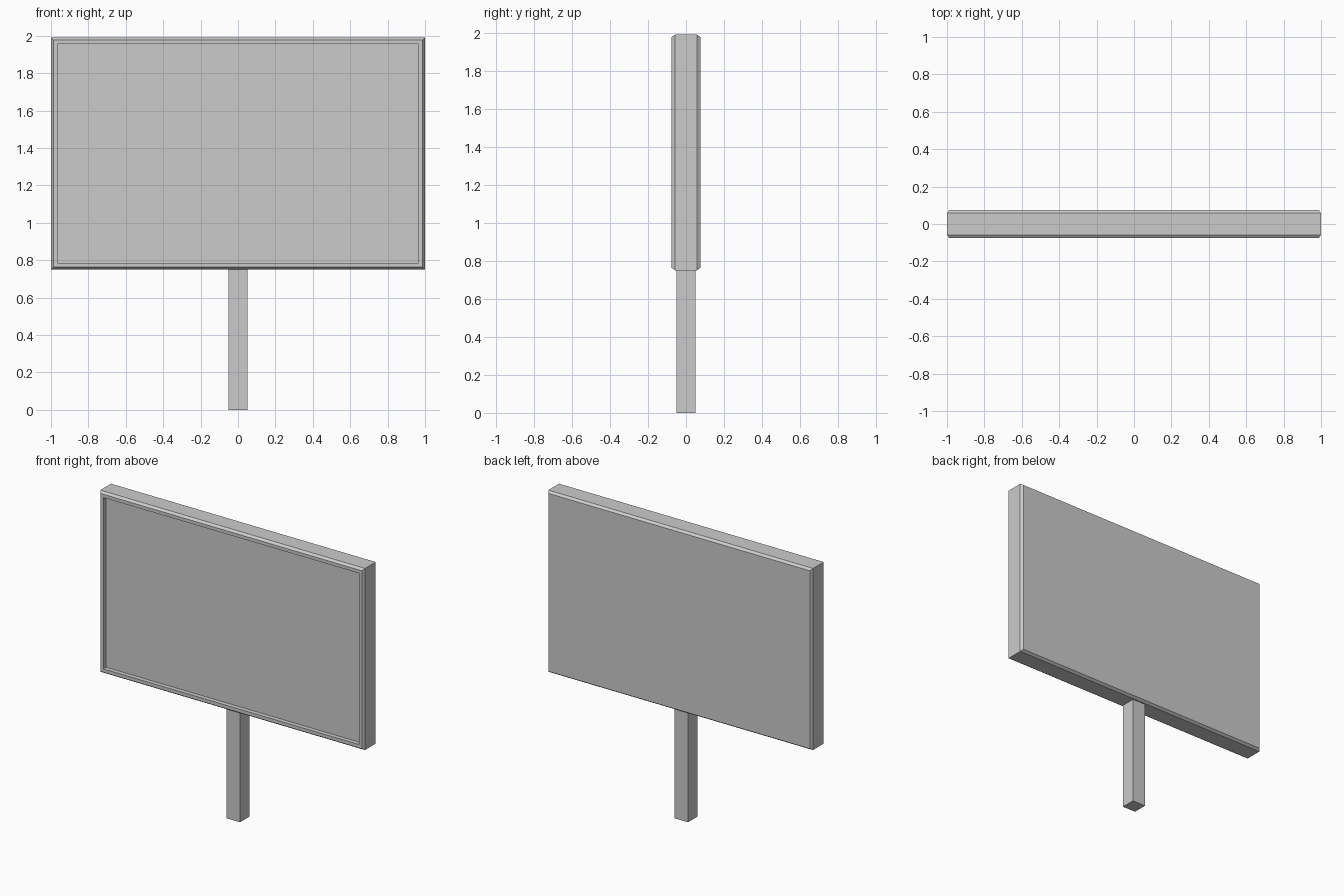
import bpy, bmesh
from mathutils import Matrix

if "Cube" in bpy.data.objects:
    bpy.data.objects.remove(bpy.data.objects["Cube"])


def box(bm, lo, hi):
    """Add an axis-aligned box between two corners."""
    size = [b - a for a, b in zip(lo, hi)]
    mid = [(a + b) / 2 for a, b in zip(lo, hi)]
    m = Matrix.Translation(mid) @ Matrix.Diagonal((*size, 1))
    bmesh.ops.create_cube(bm, size=1, matrix=m)


def finish(bm, name):
    mesh = bpy.data.meshes.new(name)
    bm.normal_update()
    bm.to_mesh(mesh)
    bm.free()
    ob = bpy.data.objects.new(name, mesh)
    bpy.context.collection.objects.link(ob)
    return ob


# Sign panel: box with chamfered front and back rims
HALF_Y, CHAMFER = 0.075, 0.0175
bm = bmesh.new()
box(bm, (-1, -HALF_Y, 0.75), (1, HALF_Y, 1.99))
rim = [e for e in bm.edges if abs(e.verts[0].co.y - e.verts[1].co.y) < 1e-5]
for v in bm.verts:
    v.tag = True
for sign in (-1, 1):
    bm.normal_update()
    face = next(f for f in bm.faces if f.normal.y * sign > 0.9)
    bmesh.ops.inset_region(bm, faces=[face], thickness=CHAMFER)
    for v in bm.verts:
        if v.co.y * sign > HALF_Y - 1e-5 and v not in face.verts:
            v.co.y = sign * (HALF_Y - CHAMFER)

# Recessed display face on the front
bm.normal_update()
front = next(f for f in bm.faces if f.normal.y < -0.99)
bmesh.ops.inset_region(bm, faces=[front], thickness=0.05 - CHAMFER)
inner = bmesh.ops.extrude_face_region(bm, geom=[front])["geom"]
verts = [g for g in inner if isinstance(g, bmesh.types.BMVert)]
bmesh.ops.translate(bm, verts=verts, vec=(0, 0.03, 0))
if front.is_valid:
    bmesh.ops.delete(bm, geom=[front], context="FACES_ONLY")
bmesh.ops.recalc_face_normals(bm, faces=bm.faces)
finish(bm, "sign_panel")

# Support post
bm = bmesh.new()
box(bm, (-0.05, -0.05, 0), (0.05, 0.05, 0.75))
finish(bm, "support_post")
